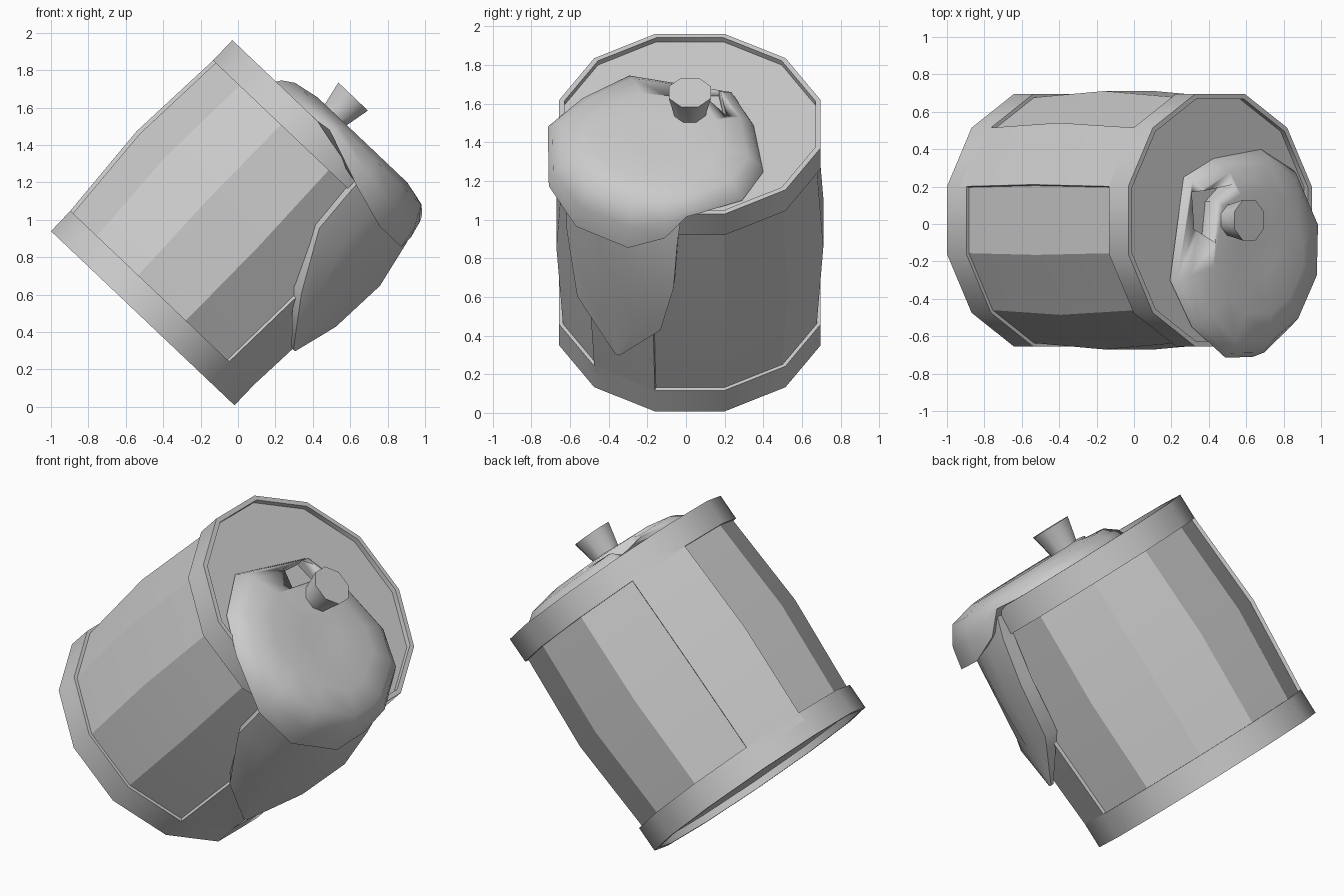
import bpy, bmesh
from math import sin, cos, radians, pi
from mathutils import Matrix

if "Cube" in bpy.data.objects:
    bpy.data.objects.remove(bpy.data.objects["Cube"])

# One plain grey material
grey = bpy.data.materials.new("plain_grey")
grey.use_nodes = True
tone = (0.6, 0.6, 0.6, 1)
grey.diffuse_color = tone
grey.node_tree.nodes["Principled BSDF"].inputs["Base Color"].default_value = tone

# Tilted frame: origin at the centre of the upper end, local z along the barrel
FRAME = Matrix.Translation((0.46, 0.02, 1.495)) @ Matrix.Rotation(radians(43.5), 4, 'Y')
LENGTH = 1.408
RIM = 0.15
SIDES = 12


def polar(r, deg, h):
    return (r * cos(radians(deg)), r * sin(radians(deg)), h)


def loft(name, rings, smooth, closed=False):
    """Skin equal-sized rings of points; cap both ends or join them up."""
    bm = bmesh.new()
    loops = [[bm.verts.new(p) for p in ring] for ring in rings]
    n = len(loops[0])
    pairs = list(zip(loops, loops[1:]))
    if closed:
        pairs.append((loops[-1], loops[0]))
    else:
        bm.faces.new(loops[0])
        bm.faces.new(loops[-1])
    for a, b in pairs:
        for i in range(n):
            j = (i + 1) % n
            bm.faces.new((a[i], a[j], b[j], b[i]))
    bmesh.ops.remove_doubles(bm, verts=bm.verts, dist=0.0005)
    bmesh.ops.recalc_face_normals(bm, faces=bm.faces)
    mesh = bpy.data.meshes.new(name)
    bm.to_mesh(mesh)
    bm.free()
    mesh.materials.append(grey)
    ob = bpy.data.objects.new(name, mesh)
    bpy.context.collection.objects.link(ob)
    ob.matrix_world = FRAME
    bpy.ops.object.select_all(action='DESELECT')
    ob.select_set(True)
    bpy.context.view_layer.objects.active = ob
    bpy.ops.object.shade_smooth_by_angle(angle=radians(smooth))
    return ob


def turned(name, profile, smooth, closed=False, sides=SIDES):
    step = 360 / sides
    rings = [[polar(r, (k + 0.5) * step, h) for k in range(sides)] for r, h in profile]
    return loft(name, rings, smooth, closed)


# Bulging panelled body with recessed end plates
turned("barrel_body", [(0.68, -0.03), (0.68, -RIM), (0.715, -LENGTH / 2),
                       (0.68, RIM - LENGTH), (0.68, 0.04 - LENGTH)], 20)

# End rims
for name, h0, h1 in (("top_rim", 0, -RIM), ("bottom_rim", -LENGTH, RIM - LENGTH)):
    turned(name, [(0.672, h0), (0.7, h0), (0.7, h1), (0.64, h1), (0.64, (h0 + h1) / 2),
                  (0.672, (h0 + h1) / 2)], 40, closed=True)

# Two opposite raised straps joining the rims
for name, start in (("left_strap", 135), ("right_strap", 315)):
    rows = [(0.7, -0.1), (0.7, -RIM), (0.737, -LENGTH / 2),
            (0.7, RIM - LENGTH), (0.7, 0.1 - LENGTH)]
    loft(name, [[polar(0.62, start, h), polar(r, start, h),
                 polar(r, start + 30, h), polar(0.62, start + 30, h)]
                for r, h in rows], 30)

# Flared bung on the upper end
turned("bung", [(0.08, -0.04), (0.085, 0.08), (0.118, 0.226)], 50, sides=8)

# Soft spill on the upper end, slumping over the edge
outline = [(-0.36, -0.32, 0), (-0.24, 0.23, -0.02), (-0.02, 0.33, -0.02),
           (0.33, 0.38, -0.02), (0.555, 0.27, -0.01), (0.71, -0.02, 0.02),
           (0.743, -0.13, -0.1), (0.741, -0.32, -0.17), (0.58, -0.59, -0.17),
           (0.35, -0.73, -0.1), (0.03, -0.735, 0.02), (-0.19, -0.57, -0.01)]
CX, CY = 0.2, -0.15


def spill_ring(t, height, sag):
    return [(CX + (x - CX) * t, CY + (y - CY) * t, height + sag * h) for x, y, h in outline]


spill = loft("spill", [spill_ring(*r) for r in
                       ((0.85, -0.05, 0.5), (1, -0.01, 1), (0.96, 0.025, 0.45),
                        (0.85, 0.065, 0.05), (0.6, 0.092, 0), (0.25, 0.085, 0))], 60)

# Pocket in the spill beside the bung
pocket = [(-0.24, -0.05), (-0.12, -0.12), (-0.09, 0.1), (0.02, 0.19), (-0.23, 0.15)]
cutter = loft("pocket_cutter", [[(x, y, h) for x, y in pocket] for h in (-0.02, 0.3)], 10)
cutter.hide_render = True
cutter.hide_viewport = True
cut = spill.modifiers.new("pocket", 'BOOLEAN')
cut.operation = 'DIFFERENCE'
cut.object = cutter
cut.solver = 'EXACT'

# Drip running down the side: height, left angle/radius, right angle/radius
drip_rows = [(-0.03, -62, 0.71, -4, 0.71), (-0.15, -62, 0.72, -5, 0.75),
             (-0.41, -61, 0.73, -6, 0.805), (-0.73, -48, 0.785, -11, 0.795),
             (-0.975, -29, 0.8, -27, 0.8)]
rings = []
for h, a0, r0, a1, r1 in drip_rows:
    front = [polar(r0 + (r1 - r0) * k / 4, a0 + (a1 - a0) * k / 4, h) for k in range(5)]
    depth = 0.88 if h > -0.9 else 0.98
    back = [(x * depth, y * depth, z) for x, y, z in reversed(front)]
    rings.append(front + back)
loft("drip", rings, 50)
